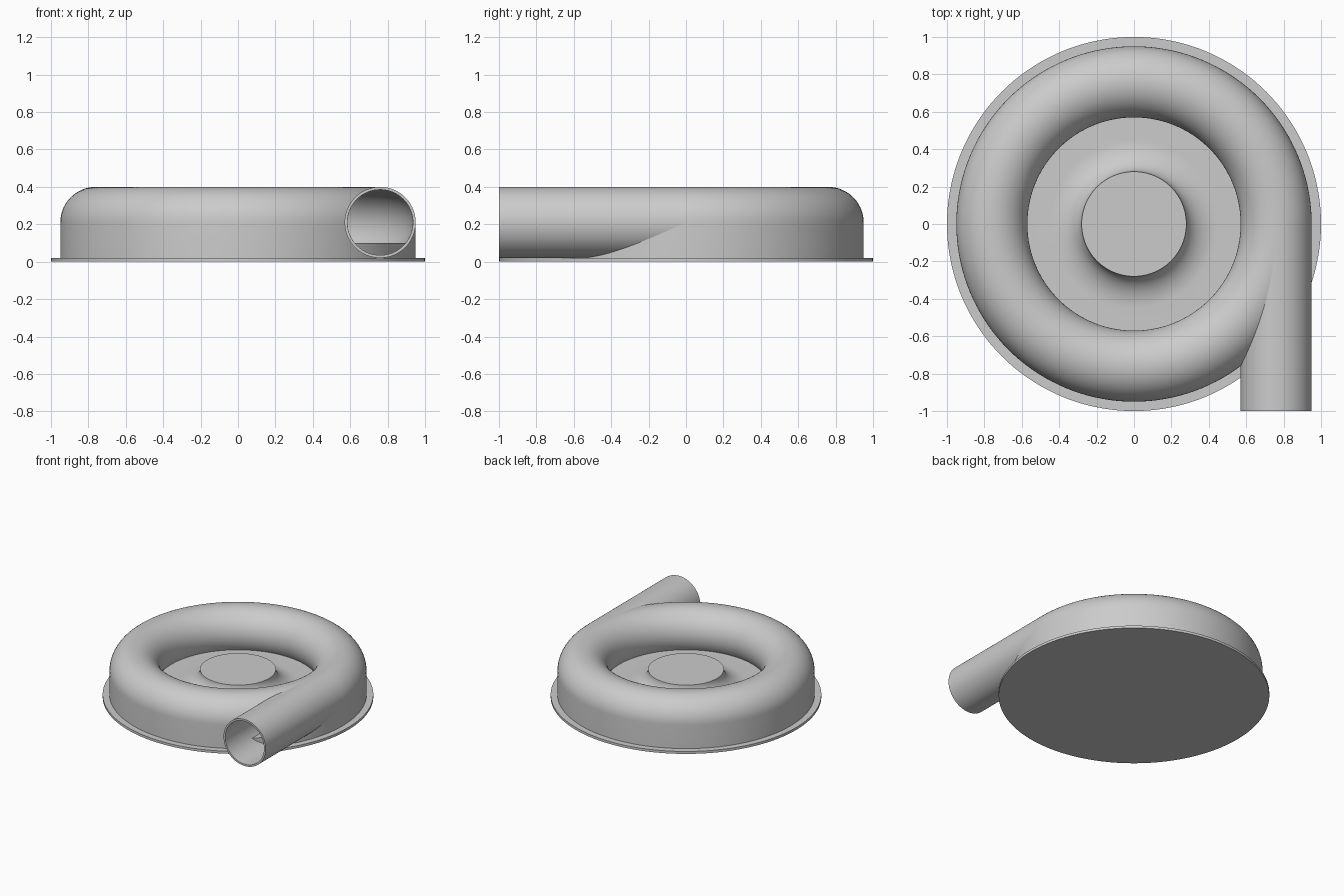
import bpy, bmesh, math
from mathutils import Matrix, Vector

if "Cube" in bpy.data.objects:
    bpy.data.objects.remove(bpy.data.objects["Cube"], do_unlink=True)

grey = bpy.data.materials.new("light_grey")
grey.use_nodes = True
colour = (0.6, 0.6, 0.6, 1)
grey.diffuse_color = colour
grey.node_tree.nodes["Principled BSDF"].inputs["Base Color"].default_value = colour

BASE_Z = 0.02      # flange thickness
FLOOR_Z = 0.10     # chamber floor height
PATH_R = 0.76      # radius of the scroll centre line
TUBE_Z = 0.21      # height of the scroll centre line
TUBE_R = 0.19      # outside radius of scroll and outlet
BORE_R = 0.175     # inside radius


def arc(cx, cz, rx, rz, start, end, steps):
    """Points on an elliptical arc, angles in degrees."""
    points = []
    for i in range(steps + 1):
        a = math.radians(start + (end - start) * i / steps)
        points.append((cx + rx * math.cos(a), cz + rz * math.sin(a)))
    return points


def lathe(name, profile, closed=False, steps=144, place=Matrix()):
    """Revolve an (r, z) profile about z, then move it into place."""
    bm = bmesh.new()
    verts = [bm.verts.new((r, 0, z)) for r, z in profile]
    ends = verts[1:] + verts[:1] if closed else verts[1:]
    edges = [bm.edges.new(pair) for pair in zip(verts, ends)]
    bmesh.ops.spin(bm, geom=verts + edges, cent=(0, 0, 0), axis=(0, 0, 1),
                   angle=math.tau, steps=steps, use_duplicate=False)
    bmesh.ops.remove_doubles(bm, verts=bm.verts[:], dist=1e-5)
    bmesh.ops.recalc_face_normals(bm, faces=bm.faces[:])
    bm.transform(place)
    mesh = bpy.data.meshes.new(name)
    bm.to_mesh(mesh)
    bm.free()
    mesh.materials.append(grey)
    obj = bpy.data.objects.new(name, mesh)
    bpy.context.collection.objects.link(obj)
    return obj


def cut(obj, cutter):
    """Subtract a cutter, keep the result and drop the cutter."""
    mod = obj.modifiers.new("cut", 'BOOLEAN')
    mod.operation = 'DIFFERENCE'
    mod.solver = 'EXACT'
    mod.object = cutter
    cutter.hide_render = True
    bpy.context.view_layer.update()
    graph = bpy.context.evaluated_depsgraph_get()
    mesh = bpy.data.meshes.new_from_object(obj.evaluated_get(graph))
    obj.modifiers.clear()
    obj.data = mesh
    bpy.data.objects.remove(cutter, do_unlink=True)


# Outlet axis runs toward the front, tangent to the scroll
along_outlet = Matrix.Translation(Vector((PATH_R, 0, TUBE_Z))) @ Matrix.Rotation(math.pi / 2, 4, 'X')

# Base flange
flange = lathe("base_flange", [(0, 0), (1, 0), (1, BASE_Z), (0, BASE_Z)])

# Scroll housing: straight outer wall, rounded top and tucked-in inner side
tuck = 180 + math.degrees(math.asin((TUBE_Z - FLOOR_Z) / TUBE_R))
shell = [(PATH_R + TUBE_R, 0.015)] + arc(PATH_R, TUBE_Z, TUBE_R, TUBE_R, 0, tuck, 36)
shell.append((shell[-1][0], 0.015))
housing = lathe("scroll_housing", shell, closed=True)

# Hollow chamber and the opening into the outlet
chamber = lathe("chamber_cutter", arc(PATH_R, TUBE_Z, BORE_R, BORE_R, 0, 350, 35), closed=True)
cut(housing, chamber)
bore = lathe("bore_cutter", [(0, 0), (0.18, 0), (0.18, 1.2), (0, 1.2)], steps=72, place=along_outlet)
cut(housing, bore)

# Outlet pipe
outlet = lathe("outlet_pipe", [(BORE_R, 0), (TUBE_R, 0), (TUBE_R, 1), (BORE_R, 1)],
               closed=True, steps=72, place=along_outlet)

# Chamber floor flaring up into the central hub
HUB_R, HUB_Z, FLARE = 0.28, 0.225, 0.17
hub_profile = [(0, HUB_Z)]
hub_profile += arc(HUB_R + FLARE, HUB_Z, FLARE, HUB_Z - FLOOR_Z, 180, 270, 14)
hub_profile += [(0.57, FLOOR_Z), (0.945, FLOOR_Z), (0.945, 0.01), (0, 0.01)]
hub = lathe("hub_and_floor", hub_profile)

# Smooth shading with crisp rims
bpy.ops.object.select_all(action='DESELECT')
for obj in (flange, housing, outlet, hub):
    obj.select_set(True)
bpy.context.view_layer.objects.active = housing
bpy.ops.object.shade_smooth_by_angle(angle=math.radians(30))
